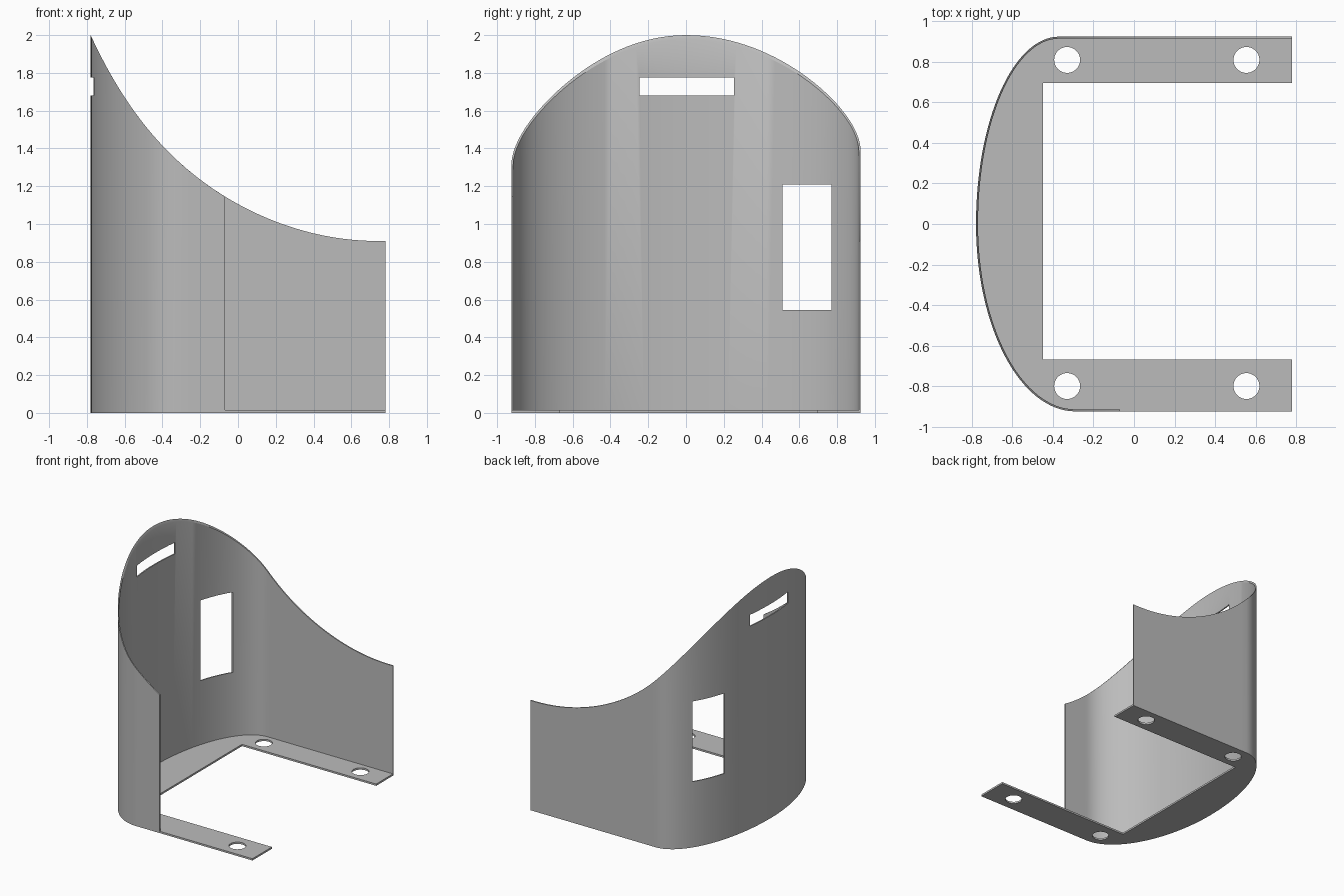
import bpy, bmesh, math
from mathutils import Vector

if "Cube" in bpy.data.objects:
    bpy.data.objects.remove(bpy.data.objects["Cube"])

X_END, X_FRONT, Y_HALF, X_BACK = 0.78, -0.07, 0.925, -0.78
WALL, FLOOR = 0.01, 0.015

grey = bpy.data.materials.new("plain grey")
grey.use_nodes = True
colour = (0.5, 0.5, 0.5, 1)
grey.diffuse_color = colour
grey.node_tree.nodes["Principled BSDF"].inputs["Base Color"].default_value = colour


def make_object(name, bm):
    bmesh.ops.recalc_face_normals(bm, faces=bm.faces)
    mesh = bpy.data.meshes.new(name)
    bm.to_mesh(mesh)
    bm.free()
    ob = bpy.data.objects.new(name, mesh)
    bpy.context.collection.objects.link(ob)
    mesh.materials.append(grey)
    return ob


def plan_path(inset):
    """Plan of the wall: straight side, half-oval back, straight side."""
    half = Y_HALF - inset
    pts = []
    for i in range(24):
        t = i / 24
        pts.append((X_END + (-0.37 - X_END) * t, half))
    for i in range(65):
        a = math.pi * i / 64
        centre = -0.37 if i <= 32 else -0.29
        reach = centre - X_BACK - inset
        pts.append((centre - reach * math.sin(a), half * math.cos(a)))
    for i in range(1, 9):
        pts.append((-0.29 + (X_FRONT + 0.29) * i / 8, -half))
    return pts


def top_height(x):
    u = max(0.74 - x, 0)
    return 0.91 + 0.35 * u ** 2 + 0.0228 * u ** 6


def cut(ob, cutters):
    for cutter in cutters:
        mod = ob.modifiers.new("opening", "BOOLEAN")
        mod.object = cutter
        mod.operation = "DIFFERENCE"
        mod.solver = "EXACT"
        bpy.context.view_layer.objects.active = ob
        bpy.ops.object.modifier_apply(modifier=mod.name)
        bpy.data.objects.remove(cutter)


def box_cutter(y0, y1, z0, z1):
    bm = bmesh.new()
    bmesh.ops.create_cube(bm, size=1)
    bmesh.ops.scale(bm, vec=(0.5, y1 - y0, z1 - z0), verts=bm.verts)
    bmesh.ops.translate(bm, vec=(-0.65, (y0 + y1) / 2, (z0 + z1) / 2), verts=bm.verts)
    return make_object("opening_cutter", bm)


def hole_cutter(x, y):
    bm = bmesh.new()
    bmesh.ops.create_cone(bm, cap_ends=True, segments=40, radius1=0.064, radius2=0.064, depth=0.2)
    bmesh.ops.translate(bm, vec=(x, y, 0), verts=bm.verts)
    return make_object("hole_cutter", bm)


def smooth(ob):
    bpy.ops.object.select_all(action="DESELECT")
    ob.select_set(True)
    bpy.context.view_layer.objects.active = ob
    bpy.ops.object.shade_smooth_by_angle(angle=math.radians(30))


# Curved wall with a swooping top edge
bm = bmesh.new()
rings = []
for (ox, oy), (ix, iy) in zip(plan_path(0), plan_path(WALL)):
    corners = [(ox, oy, 0), (ox, oy, top_height(ox)), (ix, iy, top_height(ix)), (ix, iy, 0)]
    rings.append([bm.verts.new(c) for c in corners])
for a, b in zip(rings, rings[1:]):
    for k in range(4):
        n = (k + 1) % 4
        bm.faces.new((a[k], a[n], b[n], b[k]))
bm.faces.new(rings[0])
bm.faces.new(reversed(rings[-1]))
wall = make_object("curved_wall", bm)

# Slot near the top and tall window on the left
cut(wall, [box_cutter(-0.245, 0.255, 1.68, 1.775), box_cutter(0.51, 0.77, 0.545, 1.21)])
smooth(wall)

# Thin U-shaped floor flange
outline = plan_path(WALL) + [
    (X_FRONT, -Y_HALF), (X_END, -Y_HALF), (X_END, -0.67),
    (-0.45, -0.67), (-0.45, 0.695), (X_END, 0.695)]
bm = bmesh.new()
face = bm.faces.new([bm.verts.new((x, y, 0)) for x, y in outline])
lifted = bmesh.ops.extrude_face_region(bm, geom=[face])["geom"]
bmesh.ops.translate(bm, vec=Vector((0, 0, FLOOR)),
                    verts=[g for g in lifted if isinstance(g, bmesh.types.BMVert)])
flange = make_object("floor_flange", bm)

# Four mounting holes
cut(flange, [hole_cutter(x, y) for x in (-0.33, 0.555) for y in (0.81, -0.8)])
smooth(flange)
